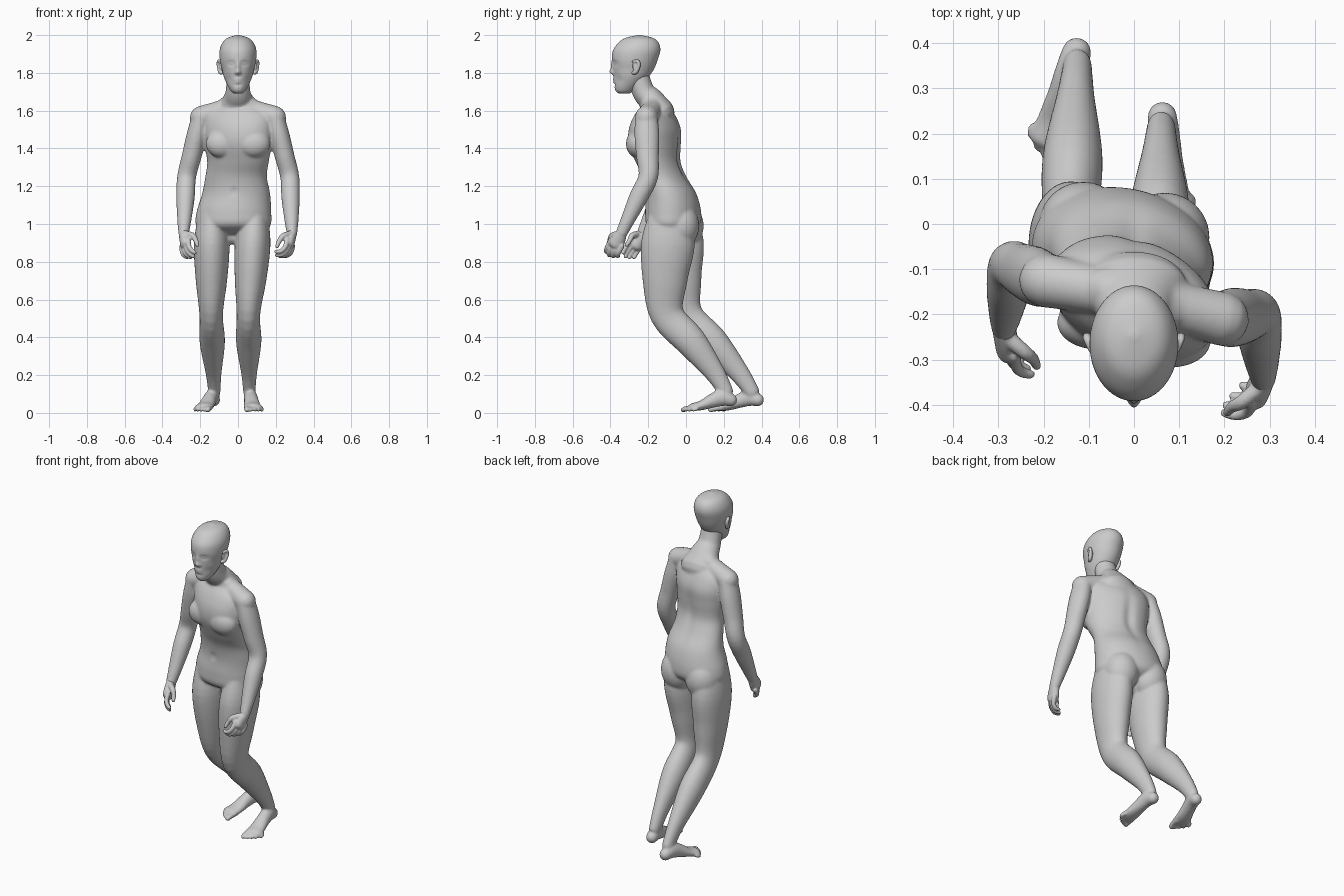
import bpy, bmesh
from math import sin, cos, pi, exp
from mathutils import Vector, Matrix

cube = bpy.data.objects.get("Cube")
if cube:
    bpy.data.objects.remove(cube)

skin = bpy.data.materials.new("plain_grey")
skin.use_nodes = True
grey = (.6, .6, .6, 1)
skin.diffuse_color = grey
skin.node_tree.nodes["Principled BSDF"].inputs["Base Color"].default_value = grey


def spline(rows, steps):
    """Smooth path through rows of (x, y, z, half width, half depth)."""
    rows = [Vector(row) for row in rows]
    padded = [rows[0]] + rows + [rows[-1]]
    path = []
    for before, start, end, after in zip(padded, padded[1:], padded[2:], padded[3:]):
        leave, arrive = (end - before) / 2, (after - start) / 2
        for step in range(steps):
            t = step / steps
            blend = t * t * (3 - 2 * t)
            path.append(start.lerp(end, blend) + leave * t * (1 - t) ** 2 - arrive * t * t * (1 - t))
    return path + [rows[-1]]


def loft(bm, rows, sides=32, steps=5, flat=False, rounded=True):
    """Skin elliptical rings along a path and return the new vertices."""
    path = spline(rows, steps)
    padded = [path[0]] + path + [path[-1]]
    rings = []
    for before, point, after in zip(padded, path, padded[2:]):
        along = Vector((0, 0, 1)) if flat else (after - before).to_3d().normalized()
        rings.append((point.to_3d(), along, point[3], point[4]))
    if rounded:
        ends = ((rings[0], -1), (rings[-1], 1))
        for step in (1, 2, 3):
            angle = step * pi / 7
            for (centre, along, width, depth), sign in ends:
                reach = along * min(width, depth) * sin(angle) * sign
                ring = (centre + reach, along, width * cos(angle), depth * cos(angle))
                rings.insert(0 if sign < 0 else len(rings), ring)
    loops = []
    for centre, along, width, depth in rings:
        across = (Vector((1, 0, 0)) - along * along.x).normalized()
        outward = along.cross(across)
        angles = [2 * pi * side / sides for side in range(sides)]
        loops.append([bm.verts.new(centre + across * width * cos(a) + outward * depth * sin(a))
                      for a in angles])
    for low, high in zip(loops, loops[1:]):
        for i in range(sides):
            bm.faces.new((low[i - 1], low[i], high[i], high[i - 1]))
    bm.faces.new(loops[0])
    bm.faces.new(loops[-1])
    return [vert for loop in loops for vert in loop]


def tube(bm, points, radii, sides=16):
    return loft(bm, [(*point, radius, radius) for point, radius in zip(points, radii)], sides)


def ball(bm, location, size):
    place = Matrix.Translation(location) @ Matrix.Diagonal((*size, 1))
    bmesh.ops.create_uvsphere(bm, u_segments=24, v_segments=16, radius=1, matrix=place)


def press(verts, x, z, push, width, height, middle, back=False):
    """Move the front or back surface along y with a soft falloff."""
    for vert in verts:
        if (vert.co.y > middle) == back:
            away = ((vert.co.x - x) / width) ** 2 + ((vert.co.z - z) / height) ** 2
            vert.co.y += push * exp(-away)


def finish(name, bm, voxel=None, smoothing=3):
    bmesh.ops.recalc_face_normals(bm, faces=bm.faces)
    mesh = bpy.data.meshes.new(name)
    bm.to_mesh(mesh)
    bm.free()
    mesh.materials.append(skin)
    for face in mesh.polygons:
        face.use_smooth = True
    part = bpy.data.objects.new(name, mesh)
    bpy.context.scene.collection.objects.link(part)
    if voxel:
        merge = part.modifiers.new("merge", "REMESH")
        merge.mode, merge.voxel_size, merge.use_smooth_shade = "VOXEL", voxel, True
        soften = part.modifiers.new("soften", "SMOOTH")
        soften.factor, soften.iterations = .5, smoothing


def limb(bm, root, joint, tip, bulge, sections):
    """Two-bone limb; the bulge shifts the upper half forward, the lower half back."""
    root, joint, tip = Vector(root), Vector(joint), Vector(tip)
    shift = Vector((0, bulge, 0))
    centres = [root, root.lerp(joint, .3) - shift / 2, root.lerp(joint, .65) - shift, joint,
               joint.lerp(tip, .35) + shift, joint.lerp(tip, .75) + shift, tip]
    loft(bm, [(*centre, *section) for centre, section in zip(centres, sections)])


def foot(bm, side, heel, turn):
    """Foot built from the heel towards -y, then turned into place."""
    verts = loft(bm, [(0, -.034, .068, .033, .034), (0, -.08, .08, .036, .044),
                      (0, -.13, .065, .038, .038), (0, -.19, .04, .045, .026), (0, -.24, .03, .05, .021)])
    for toe in range(5):
        x = side * (toe - 1.7) * .021
        tip = .003 * toe * toe - .285
        radius = .011 if toe else .015
        verts += tube(bm, [(x * .8, -.22, .026), (x, tip + .02, .023), (x, tip, .016)], [radius] * 3)
    place = Matrix.Translation((*heel, 0)) @ Matrix.Rotation(turn, 4, "Z")
    bmesh.ops.transform(bm, matrix=place, verts=verts)


def hand(name, side, wrist, knuckles, curl):
    """Relaxed hand with the fingers curling inward."""
    bm = bmesh.new()
    wrist, knuckles = Vector(wrist), Vector(knuckles)
    down = (knuckles - wrist).normalized()
    spread = Vector((-side / 2, -1, 0))
    spread = (spread - down * spread.dot(down)).normalized()
    inward = Vector((-side, .2, -.1)).normalized()
    palm = [(wrist, .03), (wrist.lerp(knuckles, .5), .038), (knuckles, .041)]
    loft(bm, [(*centre, .026, depth) for centre, depth in palm])
    for finger, size in enumerate((1, 1.1, 1, .8)):
        base = knuckles + spread * (1.5 - finger) * .024 - down * .01
        bend = inward * curl * size
        drop = down * size
        tube(bm, [base, base + drop * .045, base + drop * .07 + bend * .02,
                  base + drop * (.1 - .03 * curl) + bend * .045], (.014, .013, .012, .01))
    root = wrist.lerp(knuckles, .25) + spread * .02
    thumb = root + spread * .028
    tube(bm, [root, thumb + down * .025 + inward * .02, thumb + down * .055 + inward * .035,
              thumb + down * .085 + inward * .04], (.018, .016, .013, .01))
    finish(name, bm, .0045)


# Torso, with the left shoulder and hip leading
body = bmesh.new()
torso = loft(body, [
    (-.025, -.07, .94, .13, .05), (-.025, -.07, .99, .195, .135), (-.022, -.07, 1.06, .198, .147),
    (-.01, -.08, 1.16, .18, .132), (-.01, -.115, 1.25, .163, .112), (0, -.148, 1.33, .163, .114),
    (0, -.165, 1.42, .178, .132), (0, -.165, 1.5, .185, .132), (0, -.165, 1.57, .175, .105),
    (0, -.165, 1.62, .12, .07)], sides=64, flat=True)
for vert in torso:
    rise = min(max((vert.co.z - 1.1) * 4, 0), 1)
    vert.co.y -= vert.co.x * (.1 + .12 * rise)
press(torso, x=0, z=1.36, push=-.014, width=.025, height=.14, middle=-.1, back=True)
press(torso, x=-.02, z=1.17, push=.015, width=.012, height=.012, middle=-.1)
for side in (-1, 1):
    ball(body, (side * .083, -.238 - side * .02, 1.425), (.088, .06, .075))
    ball(body, (side * .09 - .022, -.018 - side * .012, .99), (.1, .1, .12))

# Shoulder girdle, neck and the slope between them
shoulders = {-1: Vector((-.195, -.125, 1.565)), 1: Vector((.195, -.21, 1.565))}
crest = Vector((0, -.16, 1.63))
tube(body, [shoulders[-1], shoulders[-1].lerp(crest, .5), crest,
            shoulders[1].lerp(crest, .5), shoulders[1]], (.06, .055, .055, .055, .06), sides=32)
loft(body, [(0, -.14, 1.59, .12, .08), (0, -.185, 1.655, .085, .068), (0, -.225, 1.7, .066, .06),
            (0, -.255, 1.79, .06, .058)])

# Arms and hands
arm_sections = [(.05, .06), (.054, .066), (.052, .06), (.05, .052), (.049, .05), (.038, .038),
                (.028, .031)]
left_wrist, right_wrist = (.286, -.342, .95), (-.288, -.23, .95)
limb(body, shoulders[1], (.274, -.2, 1.25), left_wrist, 0, arm_sections)
limb(body, shoulders[-1], (-.272, -.092, 1.25), right_wrist, 0, arm_sections)
hand("left_hand", 1, left_wrist, (.272, -.372, .892), curl=1)
hand("right_hand", -1, right_wrist, (-.28, -.272, .89), curl=.6)

# Legs, kneecaps and feet
leg_sections = [(.07, .11), (.094, .142), (.084, .12), (.062, .09), (.067, .082), (.042, .054),
                (.032, .04)]
legs = [(1, (.088, -.08, 1.06), (.055, -.1, .52), (.06, .212, .11), (.06, .272), .08),
        (-1, (-.138, -.055, 1.06), (-.142, 0, .52), (-.125, .35, .11), (-.118, .413), -.27)]
for side, hip, knee, ankle, heel, turn in legs:
    limb(body, hip, knee, ankle, .018, leg_sections)
    ball(body, Vector(knee) + Vector((0, -.036, .01)), (.048, .05, .07))
    foot(body, side, heel, turn)
finish("body", body, .0065, smoothing=10)

# Head: height, front, back and half width of each slice
slices = [(1.69, -.355, -.3, .02), (1.71, -.375, -.27, .042), (1.77, -.382, -.205, .072),
          (1.82, -.386, -.17, .085), (1.87, -.392, -.15, .096), (1.92, -.386, -.136, .097),
          (1.96, -.357, -.145, .082), (1.985, -.32, -.175, .056), (2, -.255, -.24, .008)]
bm = bmesh.new()
head = loft(bm, [(0, (front + back) / 2, z, width, (back - front) / 2)
                 for z, front, back, width in slices], sides=96, steps=9, flat=True, rounded=False)


def sculpt(x, z, push, width, height):
    for mirrored in {x, -x}:
        press(head, mirrored, z, push, width, height, middle=-.28)


# Face features
sculpt(x=.036, z=1.85, push=.01, width=.02, height=.014)     # eye socket
sculpt(x=.036, z=1.85, push=-.006, width=.012, height=.007)  # eye
sculpt(x=.05, z=1.765, push=.006, width=.02, height=.025)    # cheek hollow
sculpt(x=.011, z=1.8, push=-.007, width=.008, height=.008)   # nostril
sculpt(x=0, z=1.806, push=-.019, width=.012, height=.014)    # nose tip
sculpt(x=0, z=1.835, push=-.01, width=.011, height=.022)     # nose bridge
sculpt(x=0, z=1.766, push=-.006, width=.02, height=.006)     # upper lip
sculpt(x=0, z=1.751, push=-.006, width=.017, height=.006)    # lower lip
sculpt(x=0, z=1.737, push=.005, width=.02, height=.007)      # chin crease
finish("head", bm)

# Ears: a rim around a shallow hollow
for side, name in ((1, "left_ear"), (-1, "right_ear")):
    bm = bmesh.new()
    rim = [(.086, -.28, 1.8), (.094, -.265, 1.806), (.103, -.25, 1.84),
           (.103, -.256, 1.862), (.094, -.278, 1.86)]
    tube(bm, [(side * x, y, z) for x, y, z in rim], (.009, .012, .01, .009, .008))
    ball(bm, (side * .09, -.266, 1.836), (.01, .018, .03))
    finish(name, bm, .004)
